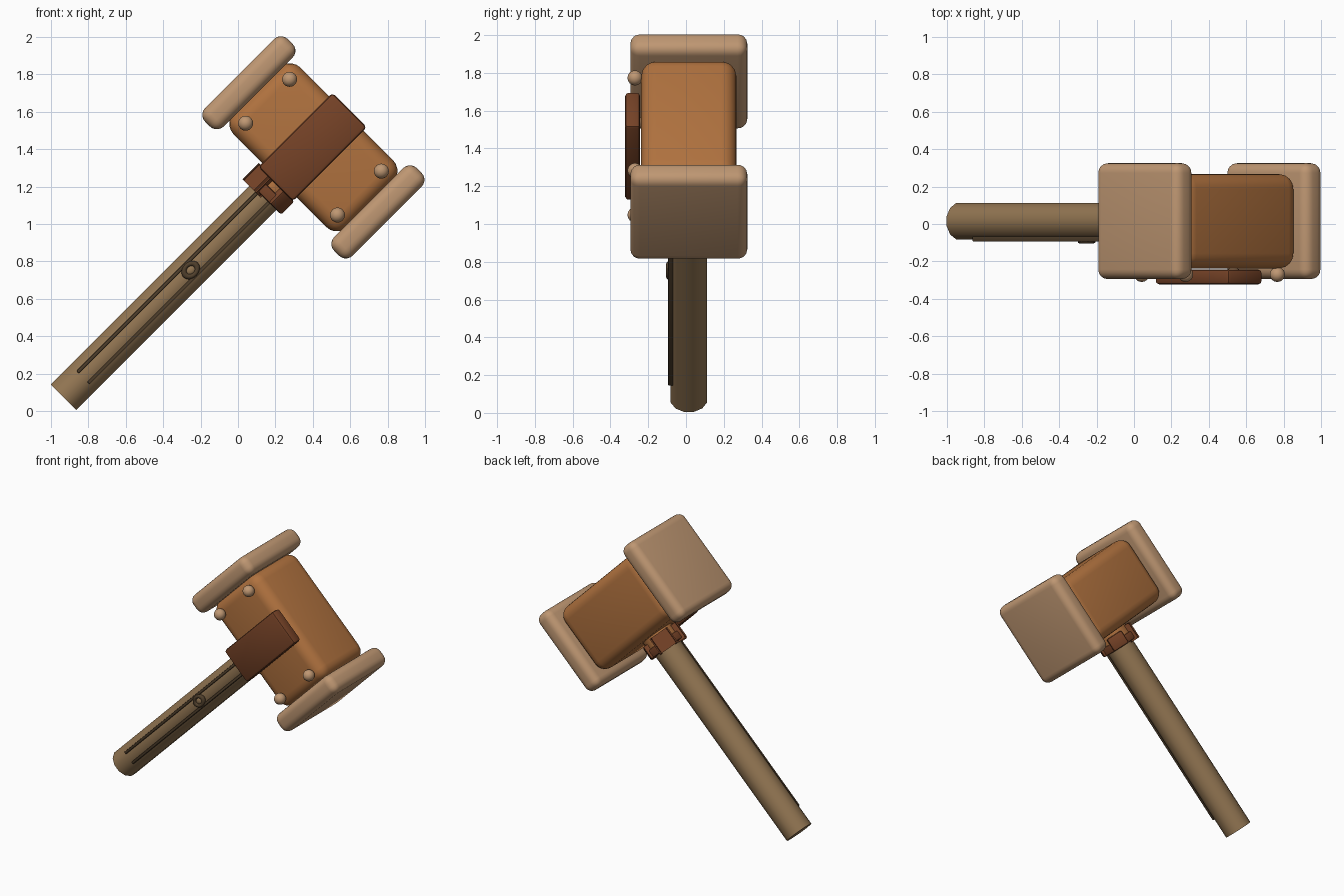
import bpy, bmesh, math
from mathutils import Matrix, Vector

if "Cube" in bpy.data.objects:
    bpy.data.objects.remove(bpy.data.objects["Cube"])

# Mallet frame: local X across the head, local Z up the handle, tilted 45 degrees
TILT = Matrix.Rotation(math.radians(45), 4, 'Y')
CX, CY, HEAD = -0.712, 0.015, 1.282


def material(name, rgb):
    m = bpy.data.materials.new(name)
    m.diffuse_color = (*rgb, 1)
    m.use_nodes = True
    m.node_tree.nodes["Principled BSDF"].inputs["Base Color"].default_value = m.diffuse_color
    return m


PALE = material("pale_wood", (0.52, 0.31, 0.17))
ORANGE = material("orange_wood", (0.44, 0.17, 0.05))
DARK = material("dark_leather", (0.18, 0.055, 0.02))
HANDLE = material("handle_wood", (0.29, 0.18, 0.085))
GROOVE = material("dark_trim", (0.08, 0.05, 0.025))


def finish(name, bm, loc, mat, bevel=0, segments=4, angle=40):
    if bevel:
        bmesh.ops.bevel(bm, geom=bm.edges[:], offset=bevel, segments=segments,
                        profile=0.5, affect='EDGES')
    bm.transform(TILT @ Matrix.Translation(Vector(loc)))
    me = bpy.data.meshes.new(name)
    bm.to_mesh(me)
    bm.free()
    ob = bpy.data.objects.new(name, me)
    bpy.context.collection.objects.link(ob)
    me.materials.append(mat)
    bpy.ops.object.select_all(action='DESELECT')
    ob.select_set(True)
    bpy.context.view_layer.objects.active = ob
    bpy.ops.object.shade_smooth_by_angle(angle=math.radians(angle))
    return ob


def box(name, loc, size, mat, bevel=0, segments=4, turn=0):
    bm = bmesh.new()
    bmesh.ops.create_cube(bm, size=1)
    bm.transform(Matrix.Rotation(turn, 4, 'Z') @ Matrix.Diagonal((*size, 1)))
    return finish(name, bm, loc, mat, bevel, segments)


def prism(name, z0, z1, radius, sides, mat, bevel=0):
    bm = bmesh.new()
    bmesh.ops.create_cone(bm, cap_ends=True, segments=sides, radius1=radius,
                          radius2=radius, depth=z1 - z0,
                          matrix=Matrix.Rotation(math.pi / sides, 4, 'Z'))
    return finish(name, bm, (CX, CY, (z0 + z1) / 2), mat, bevel, 2)


# Handle
prism("handle", -0.608, 1.06, 0.1, 12, HANDLE)

# Head block and striking caps
box("head_block", (CX, CY, HEAD), (0.86, 0.505, 0.505), ORANGE, 0.08, 5)
for side, name in ((-1, "left_cap"), (1, "right_cap")):
    box(name, (CX + side * 0.488, CY, HEAD), (0.14, 0.62, 0.625), PALE, 0.052, 5)

# Front plate
box("front_plate", (CX - 0.004, -0.283, 1.28), (0.26, 0.08, 0.56), DARK, 0.018, 2)

# Collar: inner sleeve, ring and raised tabs
prism("collar_sleeve", 0.93, 1.05, 0.118, 16, ORANGE)
prism("collar_ring", 0.905, 0.965, 0.135, 8, DARK, 0.01)
for i in range(4):
    t = math.radians(45 + 90 * i)
    box(f"collar_tab_{i + 1}", (CX + 0.11 * math.cos(t), CY + 0.11 * math.sin(t), 0.955),
        (0.05, 0.12, 0.1), DARK, 0.012, 2, turn=t)

# Rivets
n = 0
for sx in (-1, 1):
    for sz in (-1, 1):
        n += 1
        bm = bmesh.new()
        bmesh.ops.create_uvsphere(bm, u_segments=20, v_segments=12, radius=0.04)
        finish(f"rivet_{n}", bm, (CX + sx * 0.347, -0.27, 1.283 + sz * 0.166), PALE, angle=60)

# Trim strips on the handle front
for side, name in ((-1, "left_strip"), (1, "right_strip")):
    box(name, (CX + side * 0.041, -0.079, 0.225), (0.018, 0.03, 1.37), GROOVE, 0.004, 2)

# Oval ring and its centre
bm = bmesh.new()
R, r, N, M = 0.037, 0.015, 24, 8
rows = [[bm.verts.new(((R + r * math.cos(q)) * math.cos(p) * 0.85, r * math.sin(q),
                       (R + r * math.cos(q)) * math.sin(p) * 1.05))
         for q in [2 * math.pi * j / M for j in range(M)]]
        for p in [2 * math.pi * i / N for i in range(N)]]
for i in range(N):
    for j in range(M):
        a, b = rows[i], rows[(i + 1) % N]
        k = (j + 1) % M
        bm.faces.new((a[j], a[k], b[k], b[j]))
bmesh.ops.recalc_face_normals(bm, faces=bm.faces[:])
finish("handle_ring", bm, (CX, -0.09, 0.354), GROOVE, angle=80)
bm = bmesh.new()
bmesh.ops.create_uvsphere(bm, u_segments=16, v_segments=8, radius=0.025)
bm.transform(Matrix.Diagonal((1, 0.6, 1.2, 1)))
finish("ring_centre", bm, (CX, -0.085, 0.354), HANDLE, angle=80)
